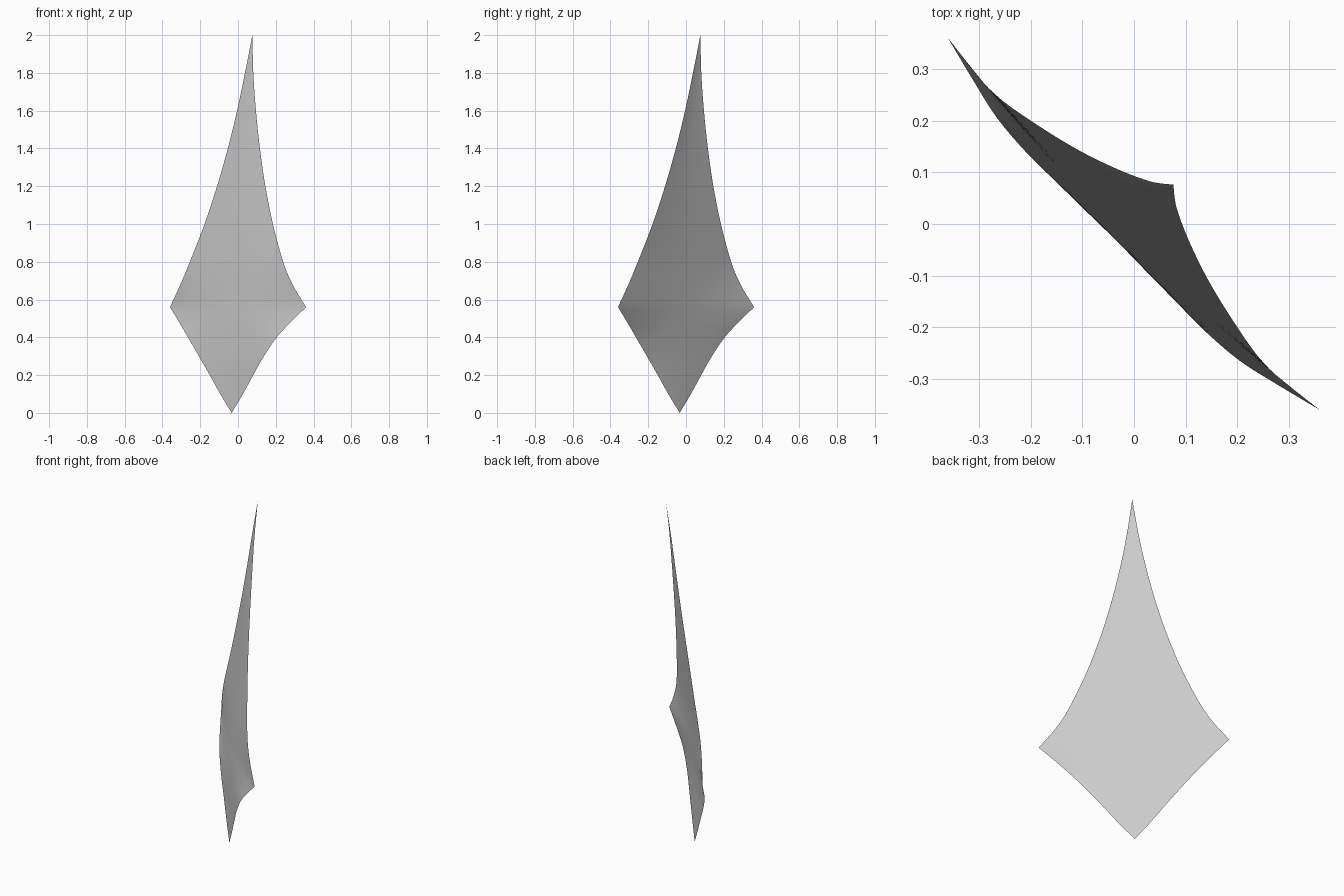
import bpy
import bmesh

if "Cube" in bpy.data.objects:
    bpy.data.objects.remove(bpy.data.objects["Cube"])

# Rows up the sail: height, half width, depth at the rim, depth on the centre line
LOWER = [(0.0, 0.0, -0.033, -0.033), (0.1, 0.06, -0.034, -0.033),
         (0.2, 0.115, -0.0345, -0.033), (0.3, 0.172, -0.035, -0.033),
         (0.4, 0.235, -0.03, -0.031), (0.48, 0.295, -0.0165, -0.028),
         (0.56, 0.36, 0.0, -0.024)]
UPPER = [(0.56, 0.36, 0.0, -0.024), (0.68, 0.297, -0.008, -0.019),
         (0.8, 0.247, -0.008, -0.013), (1.0, 0.181, 0.004, 0.0),
         (1.2, 0.128, 0.017, 0.014), (1.4, 0.085, 0.031, 0.028),
         (1.6, 0.05, 0.045, 0.043), (1.8, 0.022, 0.059, 0.058),
         (2.0, 0.0, 0.076, 0.076)]
STEPS, COLS = 4, 24


def smooth_rows(keys):
    """Catmull-Rom rows through the keys."""
    ext = [[2 * a - b for a, b in zip(keys[0], keys[1])], *keys,
           [2 * a - b for a, b in zip(keys[-1], keys[-2])]]
    rows = []
    for p0, p1, p2, p3 in zip(ext, ext[1:], ext[2:], ext[3:]):
        for k in range(STEPS):
            t = k / STEPS
            rows.append([0.5 * (2 * b + (c - a) * t + (2 * a - 5 * b + 4 * c - d) * t * t
                                + (3 * b - a - 3 * c + d) * t ** 3)
                         for a, b, c, d in zip(p0, p1, p2, p3)])
    return rows


# Curved four-cornered sail, standing on the diagonal
rows = smooth_rows(LOWER) + smooth_rows(UPPER) + [UPPER[-1]]
bm = bmesh.new()
grid = []
for z, half, rim, mid in rows:
    line = []
    for i in range(COLS + 1):
        t = 2 * i / COLS - 1
        s, d = half * t, mid + (rim - mid) * t * t
        line.append(bm.verts.new((d + s, d - s, z)))
    grid.append(line)
for a, b in zip(grid, grid[1:]):
    for i in range(COLS):
        bm.faces.new((a[i], a[i + 1], b[i + 1], b[i]))
bmesh.ops.remove_doubles(bm, verts=bm.verts, dist=1e-5)
for f in bm.faces:
    f.smooth = True

mesh = bpy.data.meshes.new("sail")
bm.to_mesh(mesh)
bm.free()
sail = bpy.data.objects.new("sail", mesh)
bpy.context.collection.objects.link(sail)
